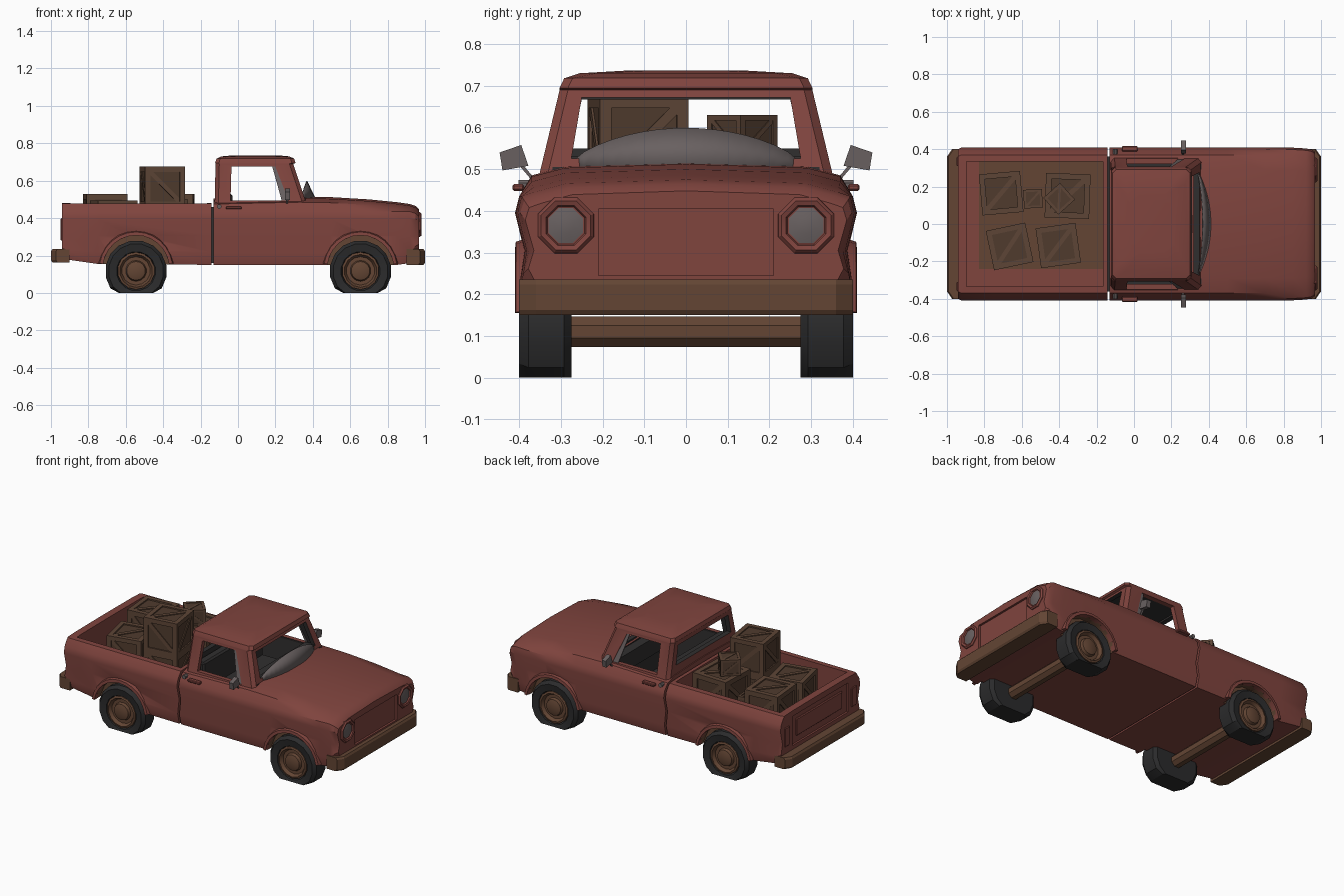
import bpy, bmesh, math
from mathutils import Matrix, Vector

if "Cube" in bpy.data.objects:
    bpy.data.objects.remove(bpy.data.objects["Cube"])


def material(name, r, g, b):
    m = bpy.data.materials.new(name)
    m.diffuse_color = (r, g, b, 1)
    m.use_nodes = True
    m.node_tree.nodes["Principled BSDF"].inputs["Base Color"].default_value = m.diffuse_color
    return m


RED = material("faded red paint", 0.215, 0.058, 0.048)
RUST = material("rusty brown", 0.125, 0.060, 0.034)
WOOD = material("crate wood", 0.110, 0.060, 0.037)
WOOD_DARK = material("dark crate wood", 0.080, 0.044, 0.027)
RUBBER = material("tyre rubber", 0.024, 0.024, 0.025)
DARK = material("dark interior", 0.030, 0.028, 0.028)
GREY = material("dull grey", 0.140, 0.118, 0.118)


def finish(name, bm, *mats):
    bmesh.ops.recalc_face_normals(bm, faces=bm.faces)
    me = bpy.data.meshes.new(name)
    bm.to_mesh(me)
    bm.free()
    for m in mats:
        me.materials.append(m)
    ob = bpy.data.objects.new(name, me)
    bpy.context.collection.objects.link(ob)
    return ob


def loft(name, rings, mat):
    """Skin closed rings of points and cap both ends."""
    bm = bmesh.new()
    vs = [[bm.verts.new(p) for p in r] for r in rings]
    n = len(vs[0])
    for a, b in zip(vs, vs[1:]):
        for i in range(n):
            j = (i + 1) % n
            bm.faces.new((a[i], a[j], b[j], b[i]))
    bm.faces.new(vs[0])
    bm.faces.new(vs[-1])
    return finish(name, bm, mat)


def add_box(bm, size, matrix, index=0):
    res = bmesh.ops.create_cube(bm, size=1, matrix=matrix @ Matrix.Diagonal((*size, 1)))
    for f in {f for v in res["verts"] for f in v.link_faces}:
        f.material_index = index


def box(name, x0, x1, y0, y1, z0, z1, mat, bevel=0):
    bm = bmesh.new()
    mid = Vector((x0 + x1, y0 + y1, z0 + z1)) / 2
    add_box(bm, (x1 - x0, y1 - y0, z1 - z0), Matrix.Translation(mid))
    if bevel:
        bmesh.ops.bevel(bm, geom=bm.edges[:], offset=bevel, segments=1, affect='EDGES')
    return finish(name, bm, mat)


def lathe(name, profile, n, axis, loc, mat):
    """Turn (radius, offset) pairs around the x or y axis."""
    rings = []
    for r, a in profile:
        ring = []
        for i in range(n):
            t = 2 * math.pi * (i + 0.5) / n
            u, v = r * math.cos(t), r * math.sin(t)
            p = (a, u, v) if axis == 'x' else (u, a, v)
            ring.append(Vector(p) + Vector(loc))
        rings.append(ring)
    return loft(name, rings, mat)


def cut(ob, *cutters):
    for c in cutters:
        mod = ob.modifiers.new("cut", 'BOOLEAN')
        mod.operation, mod.object, mod.solver = 'DIFFERENCE', c, 'EXACT'
        mod.material_mode = 'TRANSFER'
        bpy.context.view_layer.objects.active = ob
        bpy.ops.object.modifier_apply(modifier=mod.name)
        bpy.data.objects.remove(c)


def body_ring(x, t, b, w, d):
    half = [(0.385, b), (0.402, b + (0.30 - b) * 0.45), (0.388, 0.305), (0.41, min(0.395, t - 0.07)),
            (0.40, min(0.435, t - 0.04)), (0.37, t - d), (0.29, t - d * 0.3)]
    return [(x, y * w, z) for y, z in half] + [(x, 0, t)] + [(x, -y * w, z) for y, z in reversed(half)]


WHEELS = (-0.545, 0.655)


def arch(x, s):
    return lathe("arch_cutter", [(0.18, s * 0.345), (0.18, s * 0.6)], 16, 'y', (x, 0, 0.13), RUST)


# Front body with hood, hollow cabin, arches and grille recess
front = loft("front_body", [body_ring(x, t, b, w, 0.03) for x, t, b, w in (
    (-0.13, 0.505, 0.15, 1), (0.33, 0.515, 0.15, 1), (0.5, 0.512, 0.15, 1), (0.7, 0.50, 0.15, 1),
    (0.85, 0.485, 0.15, 0.995), (0.92, 0.475, 0.16, 0.985), (0.95, 0.465, 0.21, 0.97),
    (0.968, 0.448, 0.23, 0.94))], RED)
cut(front, arch(WHEELS[1], 1), arch(WHEELS[1], -1),
    box("cabin_cutter", -0.09, 0.31, -0.325, 0.325, 0.25, 0.7, DARK),
    box("grille_cutter", 0.955, 1.1, -0.21, 0.21, 0.245, 0.405, RED))

# Cargo bed
bed = loft("cargo_bed", [body_ring(x, 0.482, b, w, 0.005) for x, b, w in (
    (-0.942, 0.20, 0.975), (-0.925, 0.18, 0.995), (-0.75, 0.155, 1), (-0.142, 0.15, 1))], RED)
cut(bed, arch(WHEELS[0], 1), arch(WHEELS[0], -1),
    box("bed_cutter", -0.895, -0.165, -0.335, 0.335, 0.29, 0.7, RED),
    box("tailgate_cutter", -1.1, -0.93, -0.28, 0.28, 0.26, 0.445, RED))
box("bed_floor_boards", -0.83, -0.166, -0.24, 0.334, 0.288, 0.295, RUST)
box("tailgate_panel", -0.938, -0.92, -0.23, 0.23, 0.30, 0.41, RED, 0.005)
box("body_gap_filler", -0.145, -0.125, -0.36, 0.36, 0.16, 0.46, DARK)


# Cab shell, hollowed, with window openings
def cab_ring(x0, x1, y, z, c=0.02):
    return [(x0 + c, -y, z), (x1 - c, -y, z), (x1, c - y, z), (x1, y - c, z),
            (x1 - c, y, z), (x0 + c, y, z), (x0, y - c, z), (x0, c - y, z)]


cab = loft("cab", [cab_ring(-0.125, 0.37, 0.357, 0.465), cab_ring(-0.12, 0.295, 0.303, 0.69),
                   cab_ring(-0.122, 0.308, 0.303, 0.695), cab_ring(-0.115, 0.30, 0.292, 0.718),
                   cab_ring(-0.09, 0.275, 0.255, 0.73, 0.04), cab_ring(-0.02, 0.21, 0.15, 0.736, 0.05)], RED)


def prism_y(name, pts, mat):
    return loft(name, [[(x, y, z) for x, z in pts] for y in (-0.6, 0.6)], mat)


def glass_cutter(x0, x1, z0, z1):
    pts = [(-0.275, z0), (0.275, z0), (0.25, z1), (-0.25, z1)]
    return loft("glass_cutter", [[(x, y, z) for y, z in pts] for x in (x0, x1)], DARK)


cut(cab, loft("inside_cutter", [cab_ring(-0.095, 0.36, 0.345, 0.40), cab_ring(-0.09, 0.27, 0.277, 0.677)], DARK),
    prism_y("side_window_cutter", [(-0.04, 0.495), (0.27, 0.495), (0.2, 0.675), (-0.035, 0.675)], RED),
    glass_cutter(0.15, 0.6, 0.525, 0.672), glass_cutter(-0.3, 0.0, 0.55, 0.667))

# Seat and dashboard
box("seat_base", -0.085, 0.1, -0.3, 0.3, 0.25, 0.36, DARK, 0.01)
box("seat_back", -0.088, -0.03, -0.3, 0.3, 0.3, 0.53, DARK, 0.01)
box("dashboard", 0.25, 0.36, -0.32, 0.32, 0.40, 0.505, DARK)

# Remaining curved piece of windshield
bm = bmesh.new()
cols = []
for i in range(17):
    u = -1 + i / 8
    k = 1 - u * u
    x = 0.345 + 0.07 * k
    cols.append((bm.verts.new((x, 0.28 * u, 0.505)),
                 bm.verts.new((x - 0.045 * k, 0.28 * u, 0.512 + 0.087 * k ** 0.75))))
for a, b in zip(cols, cols[1:]):
    bm.faces.new((a[0], b[0], b[1], a[1]))
shard = finish("windshield_remnant", bm, GREY)
shard.modifiers.new("thickness", 'SOLIDIFY').thickness = 0.006


# Bumpers wrapping round the corners
def bumper(name, s, z0, z1):
    plan = [(0.9, 0.4), (0.965, 0.4), (0.992, 0.36), (0.992, -0.36), (0.965, -0.4), (0.9, -0.4)]
    mid = [(x if x < 0.95 else x + 0.008, y) for x, y in plan]
    zs = ((z0, plan), (z0 + 0.012, mid), (z1 - 0.012, mid), (z1, plan))
    loft(name, [[(s * x, y, z) for x, y in p] for z, p in zs], RUST)


bumper("front_bumper", 1, 0.15, 0.235)
bumper("rear_bumper", -1, 0.163, 0.235)

# Axles
for x in WHEELS:
    lathe("axle", [(0.04, -0.3), (0.04, 0.3)], 8, 'y', (x, 0, 0.11), RUST)

for s, side in ((1, "left"), (-1, "right")):
    # Wheels with flattened tyres, and arch lips
    for x in WHEELS:
        tyre = lathe(side + "_tyre", [(r, s * a) for r, a in (
            (0.09, 0.275), (0.145, 0.275), (0.165, 0.292), (0.165, 0.378), (0.148, 0.4),
            (0.105, 0.393), (0.095, 0.37))], 16, 'y', (x, 0, 0.116), RUBBER)
        for v in tyre.data.vertices:
            v.co.z = max(v.co.z, 0)
        lathe(side + "_rim", [(r, s * a) for r, a in (
            (0.1, 0.36), (0.1, 0.392), (0.088, 0.396), (0.076, 0.376), (0.056, 0.376),
            (0.05, 0.393), (0.03, 0.4))], 14, 'y', (x, 0, 0.118), RUST)
        rings = []
        for i in range(13):
            t = math.radians(8 + 164 * i / 12)
            rings.append([(x + r * math.cos(t), s * y, 0.13 + r * math.sin(t))
                          for r, y in ((0.178, 0.375), (0.178, 0.41), (0.196, 0.408), (0.206, 0.375))])
        loft(side + "_arch_lip", rings, RED)
    # Headlight bezel and lamp
    c = (0, s * 0.288, 0.365)
    lathe(side + "_headlight_bezel", [(0.075, 0.94), (0.072, 0.972), (0.064, 0.98), (0.052, 0.976),
                                      (0.047, 0.966)], 8, 'x', c, RED)
    lathe(side + "_headlight", [(0.045, 0.96), (0.045, 0.968), (0.02, 0.974)], 8, 'x', c, GREY)
    # Tail light plate
    box(side + "_tail_light", -0.948, -0.935, s * 0.335 - 0.025, s * 0.335 + 0.025, 0.28, 0.40, RED, 0.004)
    # Mirror and bracket
    m = [(0.378, 0.508), (0.44, 0.497), (0.447, 0.54), (0.395, 0.558)]
    loft(side + "_mirror", [[(x, s * y, z) for y, z in m] for x in (0.25, 0.278)], GREY)
    loft(side + "_mirror_bracket", [[(x + dx, s * y, z + dz) for dx, dz in
                                     ((-.006, -.006), (.006, -.006), (.006, .006), (-.006, .006))]
                                    for x, y, z in ((0.26, 0.355, 0.462), (0.264, 0.40, 0.515))], GREY)
    # Vent window strip
    vent = [(0.235, 0.49), (0.275, 0.49), (0.208, 0.68), (0.182, 0.68)]
    loft(side + "_vent_window", [[(x, s * (0.353 - 0.24 * (z - 0.465) - d), z) for x, z in vent]
                                 for d in (0, 0.008)], GREY)
    # Door handle and lock
    box(side + "_door_handle", -0.065, 0.02, s * 0.402 - 0.014, s * 0.402 + 0.014, 0.448, 0.464, RED, 0.004)
    lathe(side + "_filler_knob", [(0.013, s * 0.37), (0.013, s * 0.402)], 8, 'y', (-0.1, 0, 0.462), GREY)


# Wooden crates with edge battens and diagonal braces
def crate(name, x, y, z, size, height, angle):
    bm = bmesh.new()
    base = (Matrix.Translation((x, y, z + height / 2)) @ Matrix.Rotation(math.radians(angle), 4, 'Z')
            @ Matrix.Diagonal((size, size, height, 1)))
    add_box(bm, (0.93, 0.93, 0.93), base, 1)
    b = 0.13
    for a in (-1, 1):
        for c in (-1, 1):
            p, q = a * (0.5 - b / 2), c * (0.5 - b / 2)
            add_box(bm, (1, b, b), base @ Matrix.Translation((0, p, q)))
            add_box(bm, (b, 1, b), base @ Matrix.Translation((p, 0, q)))
            add_box(bm, (b, b, 1), base @ Matrix.Translation((p, q, 0)))
    for axis in 'XYZ':
        diag = Matrix.Rotation(math.radians(45), 4, axis)
        size3 = {'X': (0.98, 1.1, 0.11), 'Y': (1.1, 0.98, 0.11), 'Z': (1.1, 0.11, 0.98)}[axis]
        add_box(bm, size3, base @ diag)
    finish(name, bm, WOOD, WOOD_DARK)


for i, c in enumerate(((-0.71, 0.165, 0.29, 0.22, 0.24, 5), (-0.665, -0.12, 0.29, 0.215, 0.205, 12),
                       (-0.405, -0.115, 0.29, 0.215, 0.17, 8), (-0.405, -0.115, 0.46, 0.215, 0.215, 8),
                       (-0.355, 0.15, 0.29, 0.238, 0.24, -2), (-0.4, 0.135, 0.53, 0.12, 0.10, 42),
                       (-0.54, 0.135, 0.29, 0.1, 0.13, 3))):
    crate("crate_%d" % (i + 1), *c)

# Smooth shading with sharp edges kept
for ob in bpy.context.collection.objects:
    ob.select_set(True)
bpy.context.view_layer.objects.active = front
bpy.ops.object.shade_smooth_by_angle(angle=math.radians(28))
